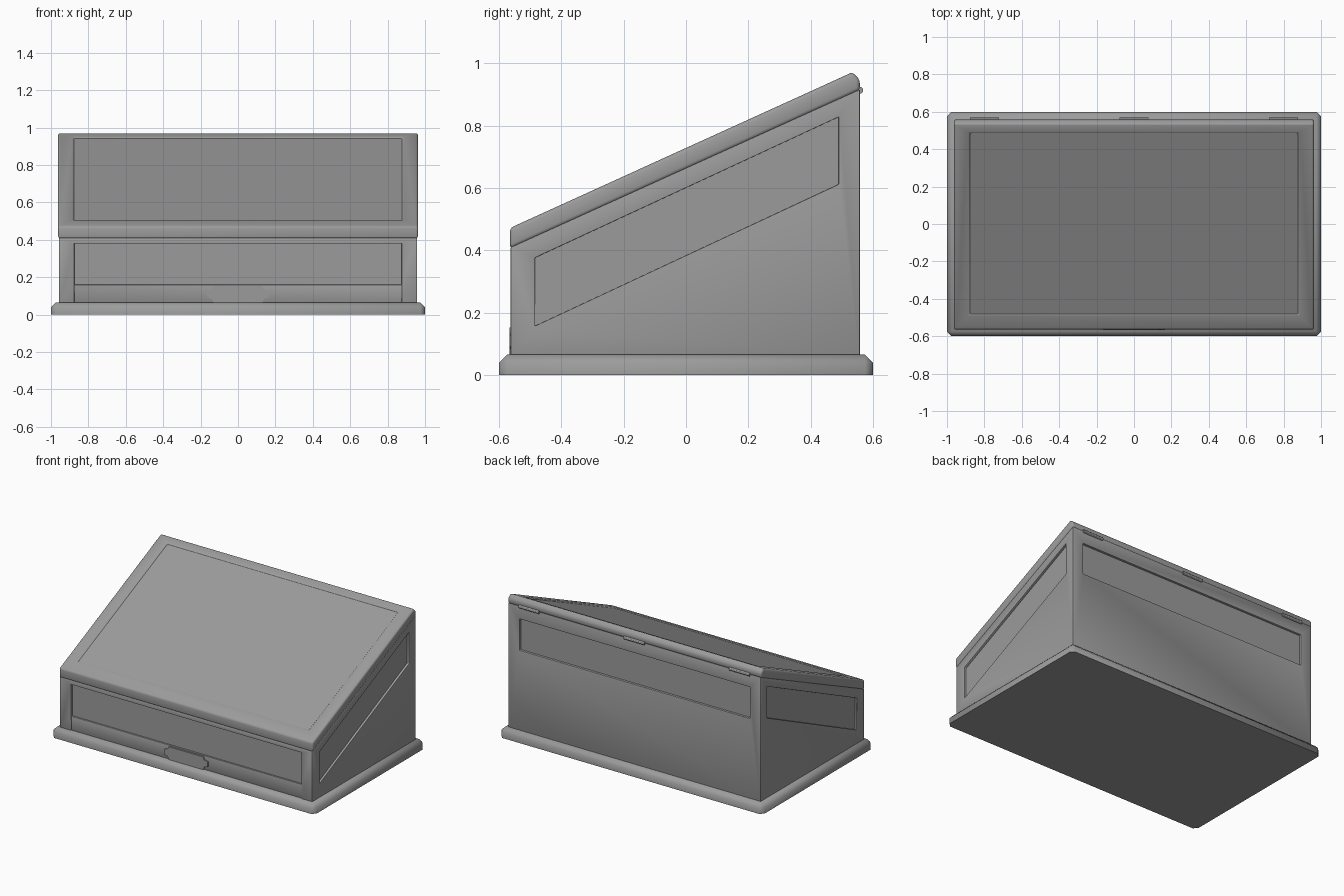
import bpy, bmesh

if "Cube" in bpy.data.objects:
    bpy.data.objects.remove(bpy.data.objects["Cube"])

SLOPE = 0.453


def slope_z(z_front, y):
    """Height at y of a line parallel to the lid, given its height at y = -0.56."""
    return z_front + SLOPE * (y + 0.56)


def prism(name, pts, lo, hi, axis='X'):
    """Extrude a 2D outline along x (points are y,z) or along y (points are x,z)."""
    bm = bmesh.new()
    rings = []
    for d in (lo, hi):
        rings.append([bm.verts.new((d, a, b) if axis == 'X' else (a, d, b)) for a, b in pts])
    n = len(pts)
    bm.faces.new(rings[0])
    bm.faces.new(rings[1][::-1])
    for i in range(n):
        j = (i + 1) % n
        bm.faces.new((rings[0][i], rings[1][i], rings[1][j], rings[0][j]))
    bmesh.ops.recalc_face_normals(bm, faces=bm.faces)
    me = bpy.data.meshes.new(name)
    bm.to_mesh(me)
    bm.free()
    ob = bpy.data.objects.new(name, me)
    bpy.context.collection.objects.link(ob)
    return ob


def slab(name, y0, y1, z_low, z_high, x):
    """Slanted block with vertical ends, parallel to the lid."""
    return prism(name, [(y0, slope_z(z_low, y0)), (y1, slope_z(z_low, y1)),
                        (y1, slope_z(z_high, y1)), (y0, slope_z(z_high, y0))], -x, x)


def box(name, x0, x1, y0, y1, z0, z1):
    return prism(name, [(y0, z0), (y1, z0), (y1, z1), (y0, z1)], x0, x1)


def activate(ob):
    bpy.ops.object.select_all(action='DESELECT')
    ob.select_set(True)
    bpy.context.view_layer.objects.active = ob


def cut(ob, cutter):
    activate(ob)
    m = ob.modifiers.new("cut", 'BOOLEAN')
    m.operation, m.solver, m.object = 'DIFFERENCE', 'EXACT', cutter
    bpy.ops.object.modifier_apply(modifier=m.name)
    bpy.data.objects.remove(cutter)


def bevel(ob, width, segments=2):
    activate(ob)
    m = ob.modifiers.new("bevel", 'BEVEL')
    m.width, m.segments, m.limit_method = width, segments, 'ANGLE'
    bpy.ops.object.modifier_apply(modifier=m.name)
    bpy.ops.object.shade_smooth_by_angle(angle=0.9)


# Base plinth: chamfered top and corners, flat sharp-edged underside
base = box("base", -1, 1, -0.6, 0.6, 0, 0.065)
bm = bmesh.new()
bm.from_mesh(base.data)
bmesh.ops.bevel(bm, geom=[e for e in bm.edges if max(v.co.z for v in e.verts) > 0.01],
                offset=0.025, segments=1, profile=0.5, affect='EDGES')
bm.to_mesh(base.data)
bm.free()
activate(base)
bpy.ops.object.shade_smooth_by_angle(angle=0.9)

# Case body: sloped hollow box with a window in each wall
body = prism("case_body", [(-0.563, 0.06), (0.558, 0.06),
                           (0.558, slope_z(0.41, 0.558)), (-0.563, 0.41)], -0.958, 0.958)
cut(body, prism("inside", [(-0.53, 0.1), (0.525, 0.1), (0.525, 1.2), (-0.53, 1.2)], -0.925, 0.925))
win = [(-0.485, 0.157), (0.49, 0.612), (0.49, 0.828), (-0.485, 0.376)]
cut(body, prism("side_window", win, -1.2, 1.2))
cut(body, box("front_window", -0.875, 0.875, -0.7, -0.4, 0.16, 0.38))
cut(body, box("back_window", -0.875, 0.875, 0.4, 0.7, 0.612, 0.828))
cut(body, box("front_recess", -0.875, 0.875, -0.7, -0.558, 0.05, 0.16))
bevel(body, 0.006)

# Glass panes in the walls
for side, s in (("left", -1), ("right", 1)):
    prism(side + "_pane", win, *sorted((s * 0.935, s * 0.942)))
box("front_pane", -0.875, 0.875, -0.547, -0.54, 0.16, 0.38)
box("back_pane", -0.875, 0.875, 0.535, 0.542, 0.612, 0.828)

# Sloped lid frame with a blunted back edge, and its glass
lid = prism("lid_frame", [(-0.565, 0.405), (0.558, slope_z(0.407, 0.558)),
                          (0.558, 0.948), (0.535, 0.972), (-0.565, slope_z(0.474, -0.565))],
            -0.963, 0.963)
cut(lid, box("lid_window", -0.875, 0.875, -0.48, 0.485, 0, 2))
bevel(lid, 0.012, 3)
slab("lid_pane", -0.482, 0.487, 0.455, 0.468, 0.877)

# Hinge barrels along the back
for i, x in enumerate((-0.8, 0, 0.8)):
    bpy.ops.mesh.primitive_cylinder_add(vertices=12, radius=0.011, depth=0.155,
                                        location=(x, 0.558, 0.914), rotation=(0, 1.5708, 0))
    bpy.context.object.name = f"hinge_{i + 1}"
    bpy.ops.object.shade_smooth_by_angle()

# Notched plate on the lower front rail
half = [(0.13, 0.065), (0.14, 0.085), (0.165, 0.092), (0.165, 0.127), (0.14, 0.134), (0.13, 0.153)]
prism("front_plate", half + [(-x, z) for x, z in reversed(half)], -0.566, -0.55, 'Y')

# Dark grey finish on every part
grey = bpy.data.materials.new("dark_grey")
grey.diffuse_color = (0.33, 0.33, 0.33, 1)
grey.use_nodes = True
grey.node_tree.nodes["Principled BSDF"].inputs["Base Color"].default_value = grey.diffuse_color
for ob in bpy.context.scene.objects:
    ob.data.materials.append(grey)
